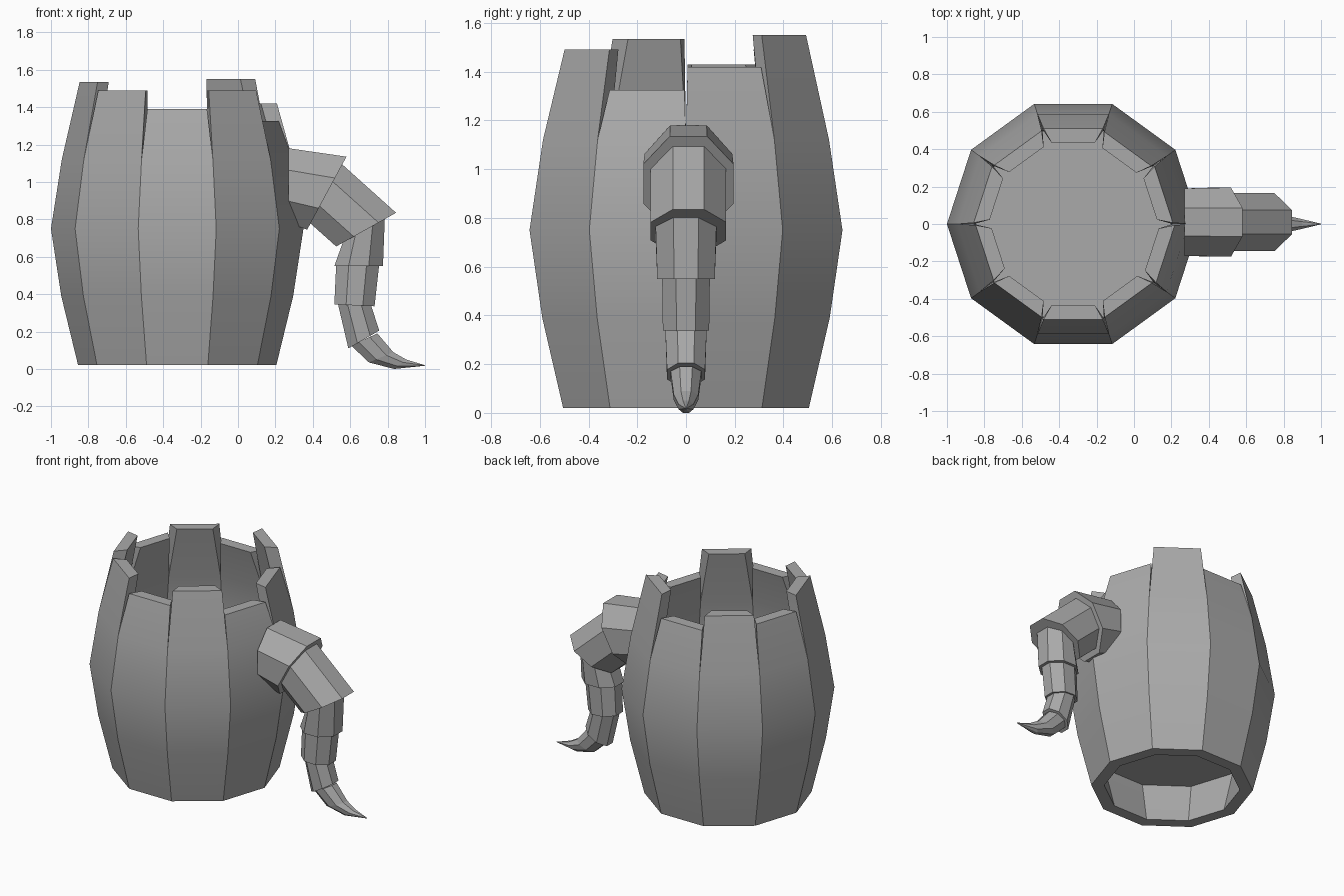
import bpy, bmesh, math
from mathutils import Vector

cube = bpy.data.objects.get("Cube")
if cube:
    bpy.data.objects.remove(cube, do_unlink=True)

grey = bpy.data.materials.new("plain_grey")
grey.use_nodes = True
COLOUR = (0.4, 0.4, 0.4, 1)
grey.diffuse_color = COLOUR
grey.node_tree.nodes["Principled BSDF"].inputs["Base Color"].default_value = COLOUR

CENTRE_X = -0.325
THICKNESS = 0.085


def loft(name, rings, smooth=False):
    """Skin a list of closed rings of points and cap both ends."""
    bm = bmesh.new()
    loops = [[bm.verts.new(p) for p in ring] for ring in rings]
    for a, b in zip(loops, loops[1:]):
        n = len(a)
        for i in range(n):
            j = (i + 1) % n
            bm.faces.new((a[i], a[j], b[j], b[i]))
    bm.faces.new(loops[0][::-1])
    bm.faces.new(loops[-1])
    bmesh.ops.remove_doubles(bm, verts=bm.verts, dist=0.0005)
    bmesh.ops.recalc_face_normals(bm, faces=bm.faces)
    mesh = bpy.data.meshes.new(name)
    bm.to_mesh(mesh)
    bm.free()
    mesh.materials.append(grey)
    obj = bpy.data.objects.new(name, mesh)
    bpy.context.collection.objects.link(obj)
    if smooth:
        bpy.ops.object.select_all(action='DESELECT')
        obj.select_set(True)
        bpy.context.view_layer.objects.active = obj
        bpy.ops.object.shade_smooth_by_angle(angle=math.radians(30))
    return obj


def polar(radius, degrees, z):
    a = math.radians(degrees)
    return Vector((CENTRE_X + radius * math.cos(a), radius * math.sin(a), z))


# Barrel staves: a bulging profile, each with its own height and a tapered top
PROFILE = [(0.53, 0.02), (0.62, 0.39), (0.675, 0.75), (0.617, 1.12)]
HEIGHTS = [1.42, 1.55, 1.39, 1.49, 1.43, 1.535, 1.49, 1.39, 1.49, 1.325]
for k, top in enumerate(HEIGHTS):
    middle = 18 + 36 * k
    rows = [(r, z, 18, 18) for r, z in PROFILE]
    rows.append((0.53 - 0.1 * (top - 1.45), top, 17.3, 15))
    rings = [[polar(r, middle - outer, z), polar(r, middle + outer, z),
              polar(r - THICKNESS, middle + inner, z),
              polar(r - THICKNESS, middle - inner, z)]
             for r, z, outer, inner in rows]
    loft(f"barrel_stave_{k + 1}", rings, smooth=True)

# Raised floor inside the barrel
loft("barrel_floor", [[polar(0.54, 36 * i, z) for i in range(10)]
                      for z in (0.32, 0.345)])

# Octagonal section, in units of its half height and half width
S = math.tan(math.pi / 8)
OCTAGON = [(1, -S), (1, S), (S, 1), (-S, 1), (-1, S), (-1, -S), (-S, -1), (S, -1)]


def section(top, bottom, half_width, shift=0.0):
    t, b = Vector((top[0], shift, top[1])), Vector((bottom[0], shift, bottom[1]))
    mid, up = (t + b) / 2, (t - b) / 2
    return [mid + up * u + Vector((0, half_width * v, 0)) for u, v in OCTAGON]


# Curled tail handle: overlapping tapered segments, root to tip
SEGMENTS = [
    [((.27, 1.18), (.27, .78), .18, .01), ((.58, 1.135), (.37, .745), .185, .01)],
    [((.55, 1.10), (.385, .78), .155, .01), ((.845, .835), (.525, .655), .155, .01)],
    [((.785, .81), (.565, .69), .125), ((.775, .55), (.515, .55), .118)],
    [((.755, .56), (.525, .56), .098), ((.73, .335), (.515, .345), .095)],
    [((.71, .345), (.535, .345), .085), ((.755, .205), (.59, .11), .078)],
]
for i, parts in enumerate(SEGMENTS):
    loft(f"tail_segment_{i + 1}", [section(*p) for p in parts])

TIP = [((.745, .19), (.605, .125), .063), ((.83, .09), (.70, .035), .05),
       ((.90, .05), (.835, .0), .03), ((1.0, .02), (.998, .017), .002)]
loft("tail_tip", [section(*p) for p in TIP])
